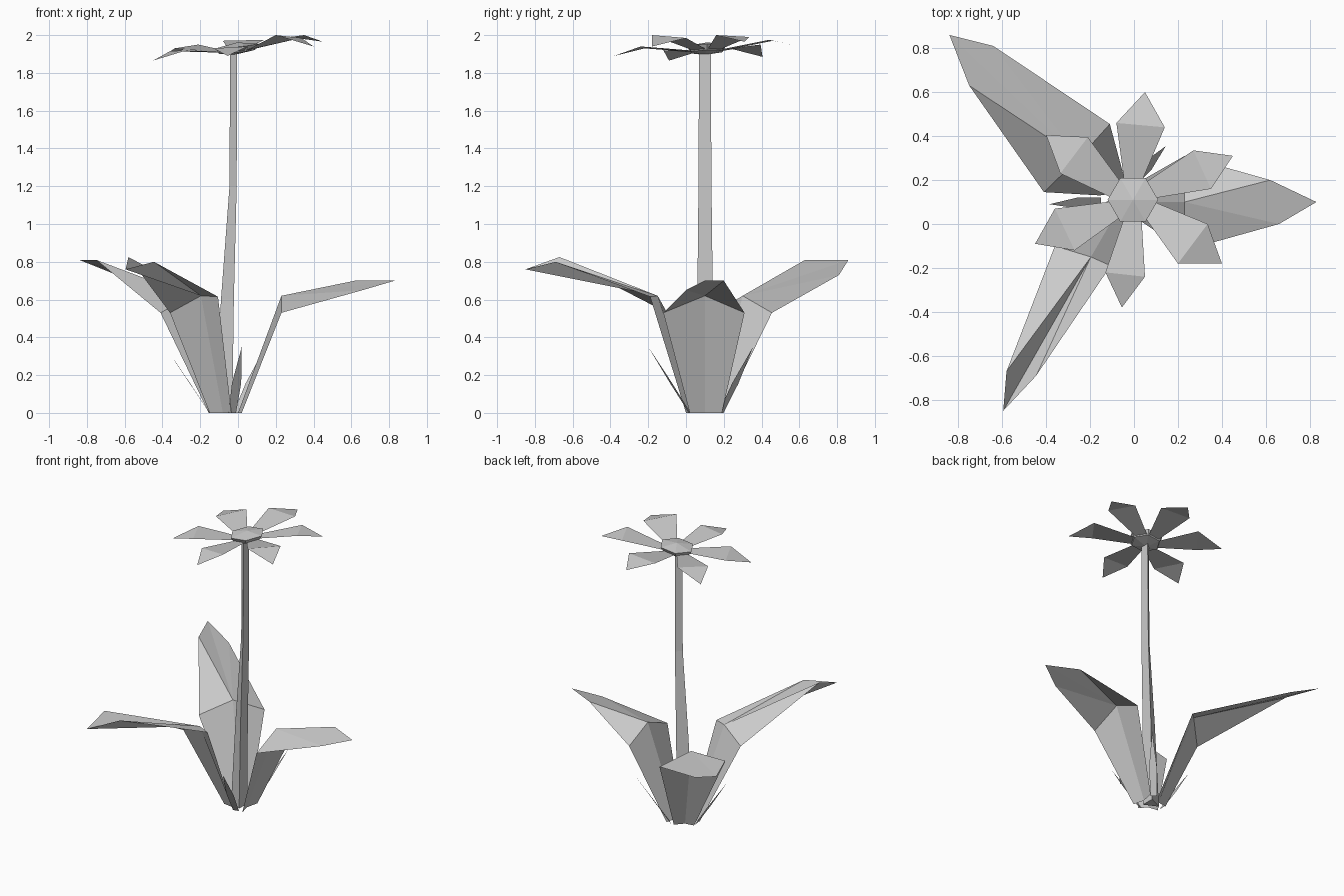
import bpy, math
from mathutils import Vector

def make(name, verts, faces):
    me = bpy.data.meshes.new(name)
    me.from_pydata([tuple(v) for v in verts], [], faces)
    me.update()
    ob = bpy.data.objects.new(name, me)
    bpy.context.collection.objects.link(ob)
    return ob

# Stem: three-sided tube through rings of (z, x_back, x_front, y_min, y_max)
rings = [(0, -.125, -.03, .055, .147), (.6, -.09, -.022, .06, .142),
         (1.2, -.045, -.007, .066, .135), (1.91, -.042, -.005, .069, .131)]
sv, sf = [], []
for z, xb, xf, y0, y1 in rings:
    sv += [(xb, (y0 + y1) / 2, z), (xf, y0, z), (xf, y1, z)]
for r in range(len(rings) - 1):
    for i in range(3):
        a, b = r * 3 + i, r * 3 + (i + 1) % 3
        sf.append((a, b, b + 3, a + 3))
make("stem", sv, sf + [(2, 1, 0), (9, 10, 11)])

# Large leaves: base, bend (left, ridge, right), shoulders and tip
def leaf(name, base, bend, shoulders, tip):
    make(name, base + bend + shoulders + [tip],
         [(0, 3, 4, 1), (1, 4, 5, 2), (3, 6, 4), (4, 6, 8), (4, 8, 7), (4, 7, 5)])

leaf("right_leaf",
     [(.02, .19, 0), (.0, .10, 0), (.02, .02, 0)],
     [(.23, .31, .53), (.23, .10, .62), (.23, -.12, .53)],
     [(.62, .20, .70), (.66, .0, .65)], (.83, .10, .70))
leaf("back_left_leaf",
     [(-.155, .13, 0), (-.09, .14, 0), (-.04, .195, 0)],
     [(-.41, .145, .53), (-.25, .30, .62), (-.11, .455, .53)],
     [(-.75, .63, .81), (-.64, .81, .73)], (-.84, .86, .81))
leaf("front_left_leaf",
     [(-.035, .0, 0), (-.08, .05, 0), (-.15, .06, 0)],
     [(-.106, -.19, .615), (-.196, -.15, .62), (-.36, -.10, .53)],
     [(-.445, -.69, .80), (-.58, -.67, .825)], (-.595, -.85, .76))

# Small pointed blades between the leaves
for i, (bx, by, tx, ty) in enumerate([(-.15, .1, -.385, .09),
                                      (-.01, .185, .145, .355),
                                      (-.03, .02, .02, -.20)]):
    b, t = Vector((bx, by, 0)), Vector((tx, ty, .35))
    d = t - b
    s = Vector((-d.y, d.x, 0)).normalized()
    m = b + d * .45
    make(f"small_blade_{i+1}", [b - s * .02, b + s * .02, m + s * .025, t, m - s * .025],
         [(0, 1, 2, 4), (4, 2, 3)])

# Flower centre: tilted six-sided button
C = Vector((-.005, .11))
def head(r, a, z):
    x, y = C.x + r * math.cos(a), C.y + r * math.sin(a)
    return (x, y, z + .11 * x + .04 * (y - .11))
ang = [math.radians(60 * i) for i in range(6)]
cv = [head(.095, a, 1.912) for a in ang] + [head(.115, a, 1.942) for a in ang]
cv += [(-.02, .10, 1.895), head(0, 0, 1.962)]
cf = []
for i in range(6):
    j = (i + 1) % 6
    cf += [(i, j, j + 6, i + 6), (j, i, 12), (i + 6, j + 6, 13)]
make("flower_centre", cv, cf)

# Petals: right shoulder, tip, left shoulder, attached under the button edges
petals = [
    ((.35, .16, 2.0), (.45, .31, 1.965), (.27, .335, 1.99)),
    ((.14, .44, 1.975), (.05, .60, 1.94), (-.08, .46, 1.97)),
    ((-.21, .395, 1.95), (-.40, .405, 1.885), (-.335, .23, 1.93)),
    ((-.36, .07, 1.915), (-.45, -.09, 1.865), (-.27, -.12, 1.92)),
    ((-.13, -.22, 1.93), (-.055, -.38, 1.89), (.05, -.24, 1.94)),
    ((.20, -.18, 2.0), (.40, -.18, 1.94), (.335, .0, 1.985))]
for i, (r, t, l) in enumerate(petals):
    a = math.radians(30 + 60 * i)
    make(f"petal_{i+1}", [head(.09, a - .45, 1.918), r, t, l, head(.09, a + .45, 1.918)],
         [(0, 1, 3, 4), (1, 2, 3)])
